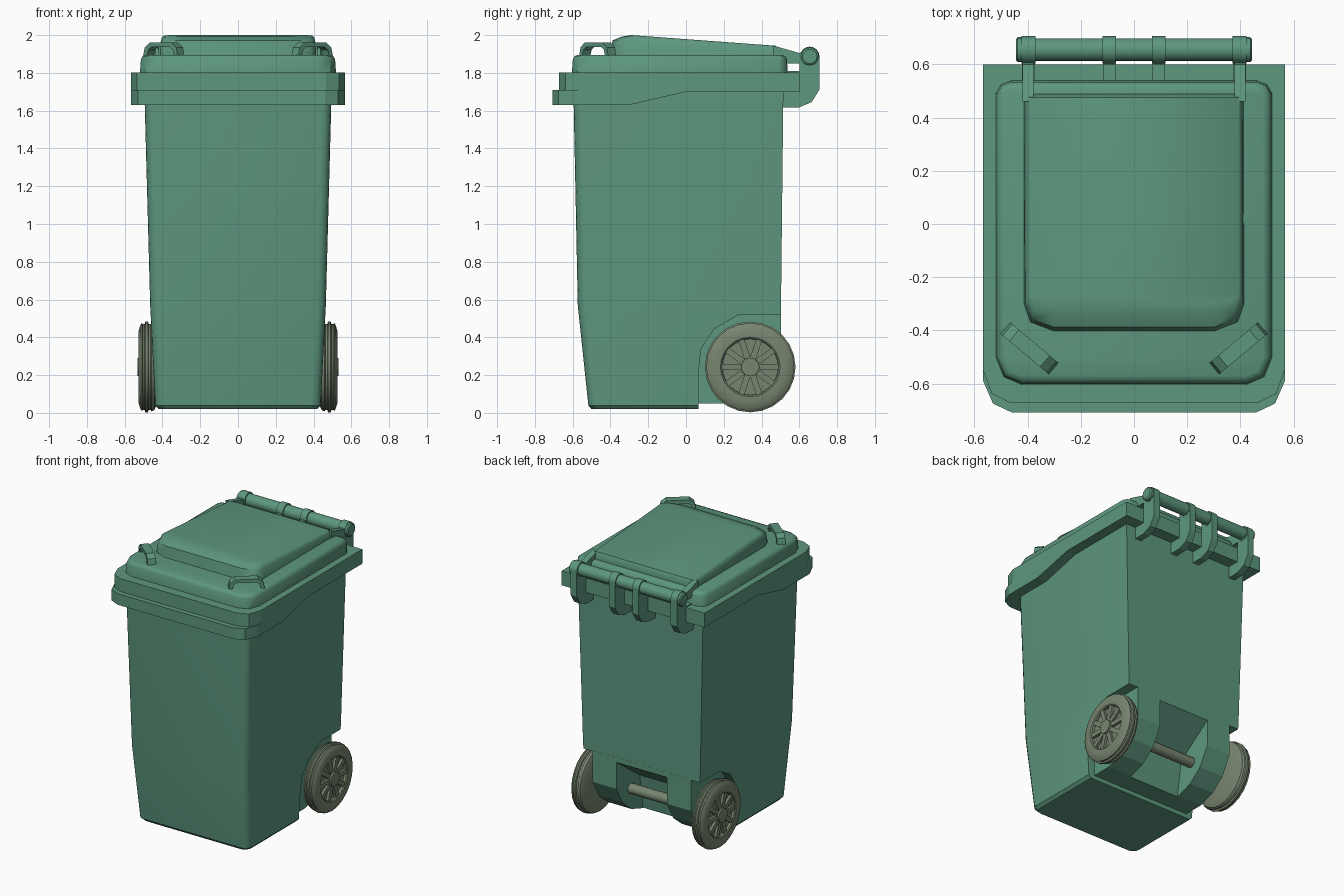
import bpy, bmesh, math
from mathutils import Matrix

if "Cube" in bpy.data.objects:
    bpy.data.objects.remove(bpy.data.objects["Cube"])


def material(name, rgb):
    m = bpy.data.materials.new(name)
    m.diffuse_color = (*rgb, 1)
    m.use_nodes = True
    m.node_tree.nodes["Principled BSDF"].inputs["Base Color"].default_value = m.diffuse_color
    return m


GREEN = material("bin green", (0.11, 0.31, 0.21))
GREY = material("wheel grey", (0.185, 0.235, 0.16))


def finish(name, bm, mat=GREEN, smooth=None):
    bmesh.ops.recalc_face_normals(bm, faces=bm.faces)
    me = bpy.data.meshes.new(name)
    bm.to_mesh(me)
    bm.free()
    me.materials.append(mat)
    ob = bpy.data.objects.new(name, me)
    bpy.context.collection.objects.link(ob)
    if smooth:
        bpy.ops.object.select_all(action='DESELECT')
        ob.select_set(True)
        bpy.context.view_layer.objects.active = ob
        bpy.ops.object.shade_smooth_by_angle(angle=math.radians(smooth))
    return ob


def loft(name, rings, smooth=None):
    """rings: (half outline front to back with x > 0, z as a number or function of y)."""
    bm = bmesh.new()
    loops = []
    for half, z in rings:
        zf = z if callable(z) else (lambda y, z=z: z)
        full = half + [(-x, y) for x, y in reversed(half)]
        loops.append([bm.verts.new((x, y, zf(y))) for x, y in full])
    n = len(loops[0])
    for a, b in zip(loops, loops[1:]):
        for i in range(n):
            j = (i + 1) % n
            bm.faces.new((a[i], a[j], b[j], b[i]))
    for r in (loops[0], loops[-1]):
        for i in range(n // 2 - 1):
            bm.faces.new((r[i], r[i + 1], r[n - 2 - i], r[n - 1 - i]))
    return finish(name, bm, GREEN, smooth)


def prism(name, pts, x0, x1):
    """Side profile of (y, z) points extruded from x0 to x1."""
    bm = bmesh.new()
    a = [bm.verts.new((x0, y, z)) for y, z in pts]
    b = [bm.verts.new((x1, y, z)) for y, z in pts]
    bm.faces.new(a)
    bm.faces.new(b)
    for i in range(len(pts)):
        j = (i + 1) % len(pts)
        bm.faces.new((a[i], a[j], b[j], b[i]))
    return finish(name, bm)


def lathe(name, prof, y, z, mat, side=1, seg=24, smooth=35, spokes=0):
    """(x, radius) profile turned about an axis parallel to x."""
    bm = bmesh.new()
    rings = []
    for x, r in prof:
        rings.append([bm.verts.new((side * x, y + r * math.cos(2 * math.pi * k / seg),
                                    z + r * math.sin(2 * math.pi * k / seg))) for k in range(seg)])
    for a, b in zip(rings, rings[1:]):
        for k in range(seg):
            j = (k + 1) % seg
            bm.faces.new((a[k], a[j], b[j], b[k]))
    bm.faces.new(rings[0])
    bm.faces.new(rings[-1])
    for k in range(spokes):
        m = (Matrix.Translation((side * 0.51, y, z)) @ Matrix.Rotation(2 * math.pi * k / spokes, 4, 'X')
             @ Matrix.Translation((0, 0.1, 0)) @ Matrix.Diagonal((0.022, 0.12, 0.032, 1)))
        bmesh.ops.create_cube(bm, size=1, matrix=m)
    return finish(name, bm, mat, smooth)


# Tapered body with rounded front corners
def body_ring(w, yf, yb, z, r=0.05):
    arc = [math.radians(a) for a in (-90, -67, -45, -22, 0)]
    return [(w - r + r * math.cos(a), yf + r + r * math.sin(a)) for a in arc] + [(w, yb)], z


body = loft("body", [body_ring(0.42, -0.50, 0.48, 0.02), body_ring(0.438, -0.517, 0.497, 0.04),
                     body_ring(0.465, -0.573, 0.503, 0.57), body_ring(0.497, -0.597, 0.516, 1.75)])

# Wheel arch cut out of the body's lower back
arch = [(0.065, 0.20), (0.08, 0.34), (0.15, 0.445), (0.28, 0.52)]
cutter = prism("arch_cutter", [(0.065, -0.1)] + arch + [(0.8, 0.52), (0.8, -0.1)], -0.8, 0.8)
cutter.hide_render = True
mod = body.modifiers.new("arch", 'BOOLEAN')
mod.operation, mod.object, mod.solver = 'DIFFERENCE', cutter, 'EXACT'
bpy.ops.object.select_all(action='DESELECT')
body.select_set(True)
bpy.context.view_layer.objects.active = body
bpy.ops.object.modifier_apply(modifier=mod.name)
bpy.data.objects.remove(cutter)
bpy.ops.object.shade_smooth_by_angle(angle=math.radians(30))

# Axle housing between the wheels, recessed in the middle
top = [(0.503, 0.525), (0.06, 0.525)]
for s, side in ((1, "right"), (-1, "left")):
    prism("axle_housing_" + side, [(0.06, 0.05), (0.21, 0.05), (0.33, 0.09), (0.43, 0.17),
                                   (0.503, 0.30)] + top, s * 0.20, s * 0.39)
prism("axle_recess_panel", [(0.06, 0.05), (0.20, 0.05), (0.24, 0.30), (0.503, 0.49)] + top, -0.20, 0.20)

# Axle and wheels
WY, WZ = 0.34, 0.243
lathe("axle", [(-0.44, 0.036), (0.44, 0.036)], WY, WZ, GREY, seg=12)
wheel = [(0.43, 0.05), (0.43, 0.20), (0.443, 0.228), (0.458, 0.235), (0.463, 0.227), (0.473, 0.229),
         (0.477, 0.24), (0.49, 0.24), (0.494, 0.229), (0.504, 0.227), (0.509, 0.233), (0.518, 0.22),
         (0.526, 0.19), (0.526, 0.158), (0.52, 0.15), (0.503, 0.148), (0.503, 0.05), (0.533, 0.048),
         (0.533, 0.01)]
for s, side in ((1, "right"), (-1, "left")):
    lathe("wheel_" + side, wheel, WY, WZ, GREY, s, spokes=10)

# Rim: lower skirt that sweeps up toward the back, and upper band
def skirt(y):
    return 1.63 + 0.07 * min(1, max(0, (y + 0.30) / 0.30))


low = [(0.46, -0.708), (0.53, -0.675), (0.567, -0.59), (0.567, -0.30), (0.567, 0.0), (0.567, 0.60)]
loft("rim_skirt", [(low, skirt), (low, 1.71)])
up = [(0.465, -0.672), (0.535, -0.638), (0.567, -0.55), (0.567, 0.60)]
loft("rim_band", [(up, 1.705), (up, 1.803)])

# Lid slab with a softened top edge
def lid(d):
    return [(0.42, -0.605 + d), (0.49 - d * 0.7, -0.575 + d * 0.7), (0.52 - d, -0.50),
            (0.52 - d, 0.49), (0.50 - d * 0.7, 0.525 - d * 0.7), (0.46, 0.54 - d)]


loft("lid", [(lid(0), 1.79), (lid(0.006), 1.872), (lid(0.016), 1.889), (lid(0.035), 1.896)], 40)

# Raised lid panel, sloping down to the hinge
def crown(y):
    return 2.0 - 0.056 * (y + 0.29) / 0.76


loft("lid_panel", [
    ([(0.30, -0.405), (0.39, -0.37), (0.415, -0.30), (0.415, 0.49)], 1.885),
    ([(0.30, -0.388), (0.384, -0.358), (0.409, -0.295), (0.409, 0.488)], lambda y: crown(y) - 0.035),
    ([(0.30, -0.34), (0.376, -0.325), (0.404, -0.285), (0.404, 0.483)], lambda y: crown(y) - 0.012),
    ([(0.30, -0.29), (0.365, -0.285), (0.392, -0.27), (0.392, 0.475)], lambda y: min(2.0, crown(y)))], 50)

# Grab handles at the lid's front corners
grip = [(0, 1.885), (0.012, 1.935), (0.045, 1.96), (0.196, 1.96), (0.229, 1.935), (0.241, 1.885),
        (0.215, 1.885), (0.205, 1.922), (0.185, 1.936), (0.056, 1.936), (0.036, 1.922), (0.026, 1.885)]
for s, side in ((1, "right"), (-1, "left")):
    h = prism("lid_handle_" + side, grip, -0.028, 0.028)
    h.location = (s * 0.485, -0.39, 0)
    h.rotation_euler[2] = math.atan2(s * 0.767, -0.643)

# Hinge: rod with end knobs, four brackets with collars, two lid arms
HY, HZ = 0.655, 1.887
lathe("hinge_rod", [(-0.43, 0.043), (0.43, 0.043)], HY, HZ, GREEN, seg=16)
bracket = [(0.51, 1.618), (0.60, 1.618), (0.665, 1.645), (0.706, 1.71), (0.706, 1.885), (0.60, 1.885),
           (0.60, 1.81), (0.54, 1.81), (0.51, 1.72)]
arm = [(0.46, 1.945), (0.60, 1.905), (0.655, 1.925), (0.655, 1.85), (0.53, 1.85), (0.46, 1.88)]
for s, side in ((1, "right"), (-1, "left")):
    lathe("hinge_knob_" + side, [(0.42, 0.047), (0.437, 0.047), (0.444, 0.038)], HY, HZ, GREEN, s, 16)
    for x, place in ((0.093, "inner"), (0.397, "outer")):
        prism(f"hinge_bracket_{place}_{side}", bracket, s * (x - 0.024), s * (x + 0.024))
        lathe(f"hinge_collar_{place}_{side}", [(x - 0.026, 0.052), (x + 0.026, 0.052)],
              HY, HZ, GREEN, s, 16)
    prism("lid_arm_" + side, arm, s * 0.378, s * 0.42)
